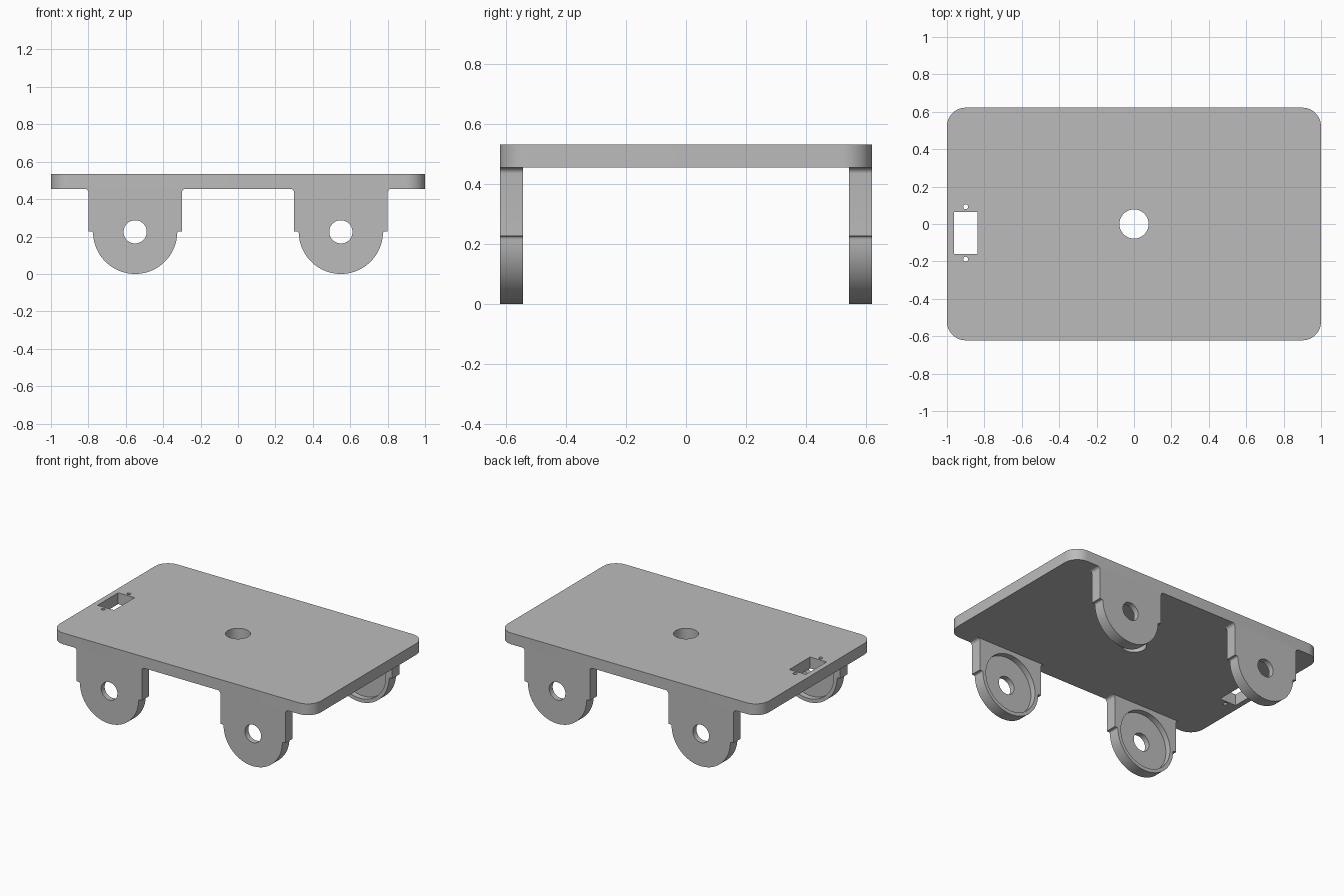
import bpy, bmesh
from math import cos, sin, radians

if "Cube" in bpy.data.objects:
    bpy.data.objects.remove(bpy.data.objects["Cube"])

GREY = (0.5, 0.5, 0.5, 1)
grey = bpy.data.materials.new("plain grey")
grey.use_nodes = True
grey.diffuse_color = GREY
grey.node_tree.nodes["Principled BSDF"].inputs["Base Color"].default_value = GREY

HALF_X, HALF_Y = 1.0, 0.622
PLATE_BOTTOM, PLATE_TOP = 0.455, 0.533
LEG_X, LEG_THICK = 0.55, 0.078
WHEEL_R = 0.225


def arc(cx, cy, r, start, end, steps):
    angles = [radians(start + (end - start) * i / steps) for i in range(steps + 1)]
    return [(cx + r * cos(a), cy + r * sin(a)) for a in angles]


def circle(cx, cy, r, steps=48):
    return arc(cx, cy, r, 0, 360, steps)[:-1]


def prism(name, outline, axis, low, high):
    """Extrude a flat outline along y or z between two levels."""
    bm = bmesh.new()
    place = (lambda p: (p[0], low, p[1])) if axis == "y" else (lambda p: (p[0], p[1], low))
    face = bm.faces.new([bm.verts.new(place(p)) for p in outline])
    new = bmesh.ops.extrude_face_region(bm, geom=[face])["geom"]
    shift = (0, high - low, 0) if axis == "y" else (0, 0, high - low)
    bmesh.ops.translate(bm, vec=shift, verts=[g for g in new if isinstance(g, bmesh.types.BMVert)])
    bmesh.ops.recalc_face_normals(bm, faces=bm.faces)
    mesh = bpy.data.meshes.new(name)
    bm.to_mesh(mesh)
    bm.free()
    mesh.materials.append(grey)
    obj = bpy.data.objects.new(name, mesh)
    bpy.context.collection.objects.link(obj)
    return obj


def finish(obj, cutters):
    """Cut the openings, drop the cutters and smooth the curved walls."""
    bpy.ops.object.select_all(action="DESELECT")
    bpy.context.view_layer.objects.active = obj
    obj.select_set(True)
    for cutter in cutters:
        cutter.hide_render = True
        mod = obj.modifiers.new("cut", "BOOLEAN")
        mod.operation = "DIFFERENCE"
        mod.solver = "EXACT"
        mod.object = cutter
        bpy.ops.object.modifier_apply(modifier=mod.name)
        bpy.data.objects.remove(cutter)
    bpy.ops.object.shade_smooth_by_angle(angle=radians(30))


# Deck plate with rounded corners
R = 0.1
corners = [(1, 1, 0), (-1, 1, 90), (-1, -1, 180), (1, -1, 270)]
outline = []
for sx, sy, a in corners:
    outline += arc(sx * (HALF_X - R), sy * (HALF_Y - R), R, a, a + 90, 12)
plate = prism("deck_plate", outline, "z", PLATE_BOTTOM, PLATE_TOP)

# Centre hole, switch slot and its two screw holes
slot_x, slot_y = -0.9, -0.048
slot = [(slot_x + sx * 0.063, slot_y + sy * 0.113) for sx, sy, a in corners]
openings = [circle(0, 0, 0.078), slot]
openings += [circle(slot_x, slot_y + s * 0.14, 0.013, 20) for s in (-1, 1)]
finish(plate, [prism("opening_cutter", o, "z", 0.4, 0.6) for o in openings])

# Bracket outline: fillet under the deck, straight side, small step, round foot
half = arc(0.27, PLATE_BOTTOM - 0.02, 0.02, 90, 180, 6)
half += [(0.25, 0.227)]
half += arc(0.235, 0.217, 0.01, 90, 180, 4)
half += arc(0, WHEEL_R, WHEEL_R, -3, -90, 28)
bracket_outline = half + [(-x, z) for x, z in reversed(half[:-1])]

# Four axle brackets, each with a shallow round recess on its inner face
for y_name, sy in (("front", -1), ("back", 1)):
    for x_name, sx in (("right", -1), ("left", 1)):
        cx = sx * LEG_X
        outer, inner = sy * HALF_Y, sy * (HALF_Y - LEG_THICK)
        bracket = prism(f"{y_name}_{x_name}_bracket",
                        [(cx + x, z) for x, z in bracket_outline],
                        "y", outer, inner)
        recess = prism("recess_cutter", circle(cx, WHEEL_R, 0.2, 64),
                       "y", inner + sy * 0.04, inner - sy * 0.05)
        axle = prism("axle_cutter", circle(cx, WHEEL_R, 0.062),
                     "y", outer + sy * 0.05, inner - sy * 0.05)
        finish(bracket, [recess, axle])
